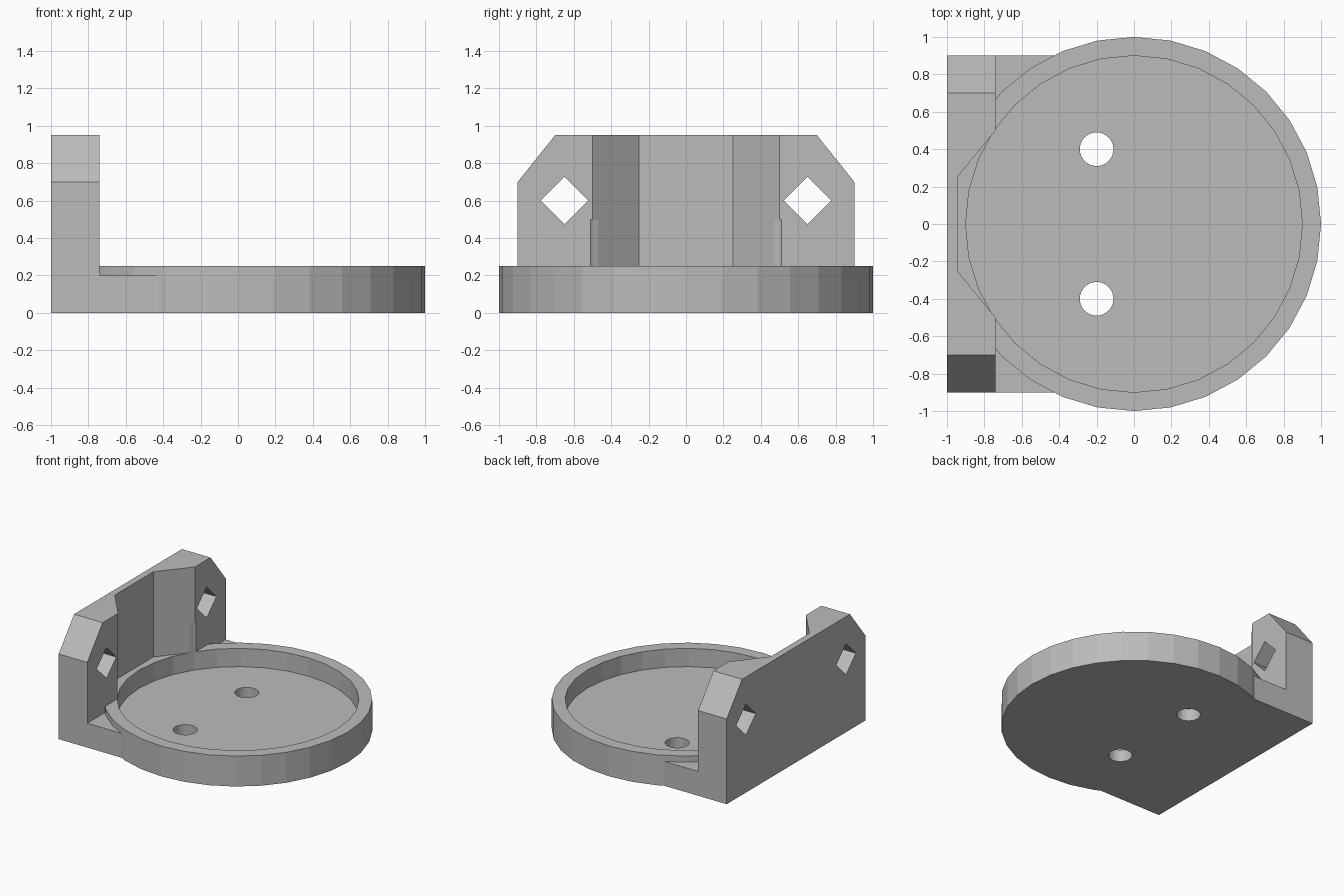
import bpy, bmesh, math

if "Cube" in bpy.data.objects:
    bpy.data.objects.remove(bpy.data.objects["Cube"])

grey = bpy.data.materials.new("plain grey")
grey.diffuse_color = (0.5, 0.5, 0.5, 1)
grey.use_nodes = True
grey.node_tree.nodes["Principled BSDF"].inputs["Base Color"].default_value = grey.diffuse_color


def prism(name, outline, lo, hi, axis="z"):
    """Extrude a 2D outline: (x, y) along z, or (y, z) along x."""
    bm = bmesh.new()
    place = (lambda a, b, h: (a, b, h)) if axis == "z" else (lambda a, b, h: (h, a, b))
    base = bm.faces.new([bm.verts.new(place(a, b, lo)) for a, b in outline])
    ext = bmesh.ops.extrude_face_region(bm, geom=[base])
    moved = [v for v in ext["geom"] if isinstance(v, bmesh.types.BMVert)]
    shift = (0, 0, hi - lo) if axis == "z" else (hi - lo, 0, 0)
    bmesh.ops.translate(bm, verts=moved, vec=shift)
    bmesh.ops.recalc_face_normals(bm, faces=bm.faces)
    mesh = bpy.data.meshes.new(name)
    bm.to_mesh(mesh)
    bm.free()
    mesh.materials.append(grey)
    obj = bpy.data.objects.new(name, mesh)
    bpy.context.collection.objects.link(obj)
    return obj


def circle(r, cx=0, cy=0, n=32):
    return [(cx + r * math.cos(2 * math.pi * i / n),
             cy + r * math.sin(2 * math.pi * i / n)) for i in range(n)]


def combine(target, tool, operation):
    mod = target.modifiers.new(operation.lower(), "BOOLEAN")
    mod.operation, mod.solver, mod.object = operation, "EXACT", tool
    bpy.context.view_layer.objects.active = target
    bpy.ops.object.modifier_apply(modifier=mod.name)
    bpy.data.objects.remove(tool)


# Round dish, low shelf and chamfered back wall fused into one bracket
bracket = prism("dish_bracket", circle(1), 0, 0.25)
shelf = prism("shelf", [(-1, -0.9), (-0.3, -0.9), (-0.3, 0.9), (-1, 0.9)], 0, 0.2)
wall = prism("back_wall", [(-0.9, 0), (0.9, 0), (0.9, 0.7), (0.7, 0.95),
                           (-0.7, 0.95), (-0.9, 0.7)], -1, -0.74, "x")
for part in (shelf, wall):
    combine(bracket, part, "UNION")

# Round recess and the angled relief in the wall
combine(bracket, prism("recess", circle(0.9), 0.1, 0.5), "DIFFERENCE")
relief = [(-0.945, 0.25), (-0.945, -0.25), (-0.74, -0.5), (-0.658, -0.6),
          (-0.658, 0.6), (-0.74, 0.5)]
combine(bracket, prism("relief", relief, 0.25, 1.2), "DIFFERENCE")

# Screw holes in the floor and diamond holes through the wall
for side in (-1, 1):
    combine(bracket, prism("screw_hole", circle(0.09, -0.2, 0.4 * side), -0.1, 0.3), "DIFFERENCE")
    diamond = circle(0.127, 0.65 * side, 0.6, 4)
    combine(bracket, prism("diamond_hole", diamond, -1.2, -0.5, "x"), "DIFFERENCE")
